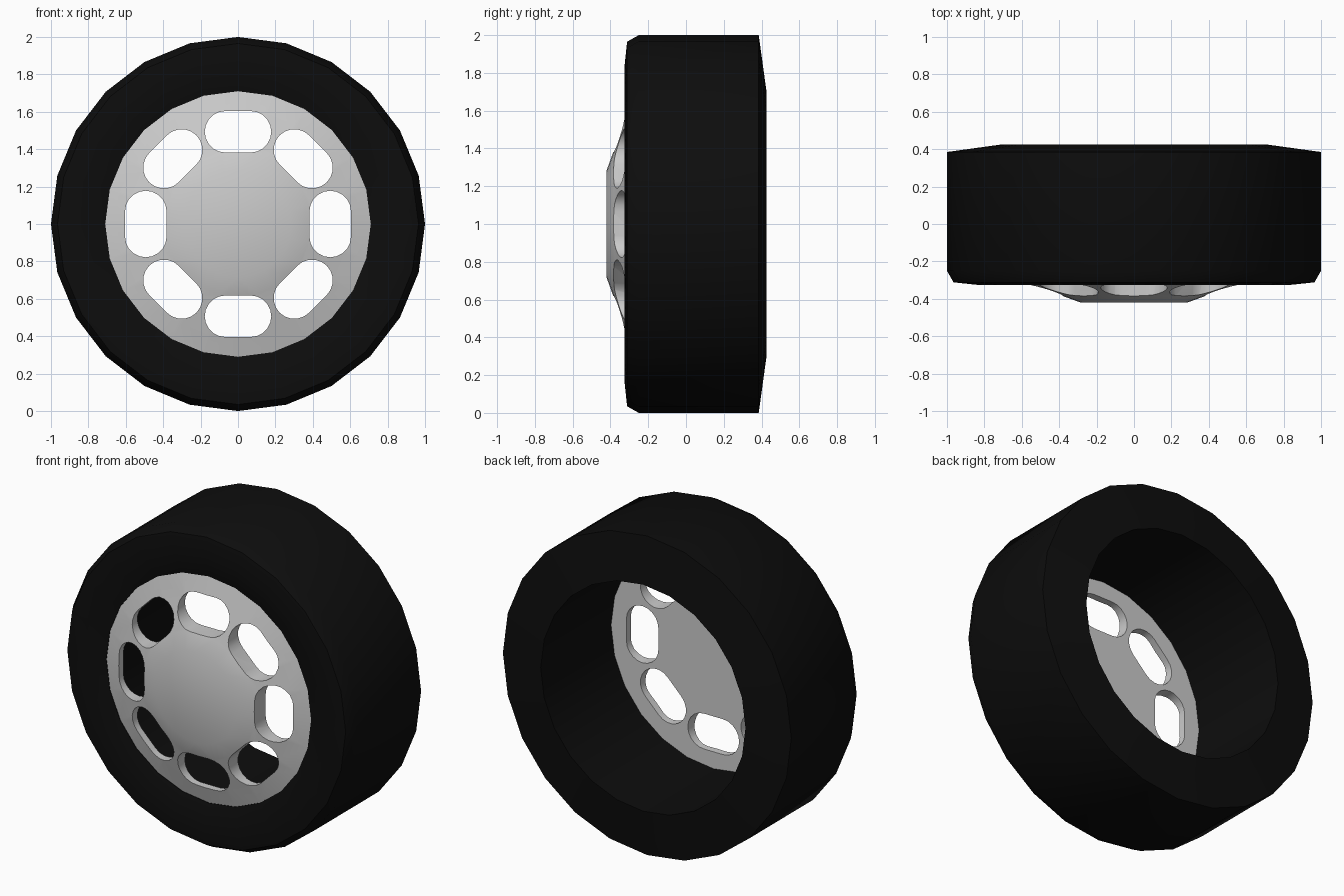
import bpy
import bmesh
from math import sin, cos, pi, radians
from mathutils import Matrix

cube = bpy.data.objects.get("Cube")
if cube:
    bpy.data.objects.remove(cube, do_unlink=True)

SIDES = 24
CENTRE = (0, 0, 1)


def material(name, value, roughness):
    mat = bpy.data.materials.new(name)
    mat.use_nodes = True
    colour = (value, value, value, 1)
    mat.diffuse_color = colour
    shader = mat.node_tree.nodes["Principled BSDF"]
    shader.inputs["Base Color"].default_value = colour
    shader.inputs["Roughness"].default_value = roughness
    return mat


def add_object(name, bm, mat=None):
    bmesh.ops.recalc_face_normals(bm, faces=bm.faces)
    mesh = bpy.data.meshes.new(name)
    bm.to_mesh(mesh)
    bm.free()
    if mat:
        mesh.materials.append(mat)
    obj = bpy.data.objects.new(name, mesh)
    bpy.context.collection.objects.link(obj)
    obj.location = CENTRE
    return obj


def lathe(name, profile, mat, closed):
    """Turn a (radius, y) profile around the y axis; an open one gets flat caps."""
    bm = bmesh.new()
    rings = []
    for r, y in profile:
        angles = [2 * pi * i / SIDES for i in range(SIDES)]
        rings.append([bm.verts.new((r * sin(a), y, r * cos(a))) for a in angles])
    pairs = list(zip(rings, rings[1:]))
    if closed:
        pairs.append((rings[-1], rings[0]))
    else:
        bm.faces.new(rings[0])
        bm.faces.new(rings[-1])
    for a, b in pairs:
        for i in range(SIDES):
            j = (i + 1) % SIDES
            bm.faces.new((a[i], a[j], b[j], b[i]))
    return add_object(name, bm, mat)


def smooth(obj, angle):
    bpy.ops.object.select_all(action="DESELECT")
    obj.select_set(True)
    bpy.context.view_layer.objects.active = obj
    bpy.ops.object.shade_smooth_by_angle(angle=radians(angle))


def slot_cutter(count, radius, half_length, half_width, steps=10):
    """Ring of rounded slots, each lying along the tangent."""
    bm = bmesh.new()
    straight = half_length - half_width
    for k in range(count):
        turn = Matrix.Rotation(2 * pi * k / count, 4, "Y")
        verts = []
        for side in (1, -1):
            for i in range(steps + 1):
                a = -pi / 2 + pi * i / steps
                x = side * (straight + half_width * cos(a))
                z = radius + side * half_width * sin(a)
                verts.append(bm.verts.new((x, -0.6, z)))
        face = bm.faces.new(verts)
        new = bmesh.ops.extrude_face_region(bm, geom=[face])["geom"]
        ends = [v for v in new if isinstance(v, bmesh.types.BMVert)]
        bmesh.ops.translate(bm, verts=ends, vec=(0, 0.5, 0))
        bmesh.ops.transform(bm, matrix=turn, verts=verts + ends)
    return add_object("slot_cutter", bm)


rubber = material("black rubber", 0.004, 0.8)
metal = material("light grey metal", 0.6, 0.5)

# Tyre: tread, shoulders, side walls and the open inner barrel
tyre = lathe("tyre", [(0.71, -0.29), (0.84, -0.325), (0.965, -0.312), (1, -0.25),
                      (1, 0.385), (0.71, 0.425)], rubber, True)
smooth(tyre, 30)

# Wheel disc: raised flat hub, sloping web and flat back
wheel = lathe("wheel_disc", [(0.285, -0.42), (0.39, -0.382), (0.71, -0.287),
                             (0.71, -0.272)], metal, False)

# Eight rounded slots cut through the web
cutter = slot_cutter(8, 0.493, 0.178, 0.111)
cut = wheel.modifiers.new("slots", "BOOLEAN")
cut.operation = "DIFFERENCE"
cut.solver = "EXACT"
cut.object = cutter
bpy.context.view_layer.objects.active = wheel
bpy.ops.object.modifier_apply(modifier=cut.name)
bpy.data.objects.remove(cutter, do_unlink=True)
smooth(wheel, 30)
